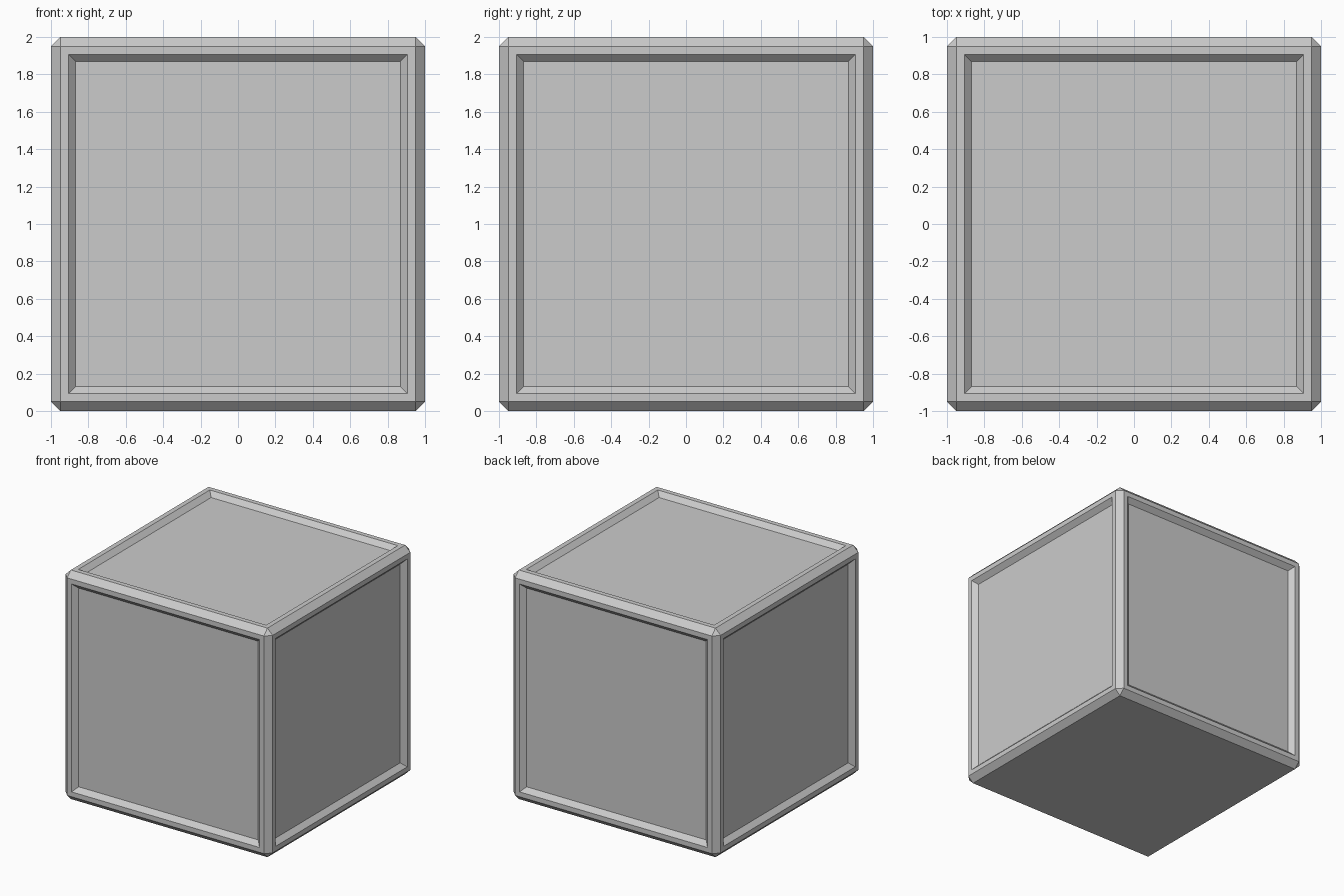
import bpy, bmesh

if "Cube" in bpy.data.objects:
    bpy.data.objects.remove(bpy.data.objects["Cube"])

# Chamfered cube body
bm = bmesh.new()
bmesh.ops.create_cube(bm, size=2.0)
bmesh.ops.translate(bm, verts=bm.verts, vec=(0, 0, 1))
bmesh.ops.bevel(bm, geom=bm.edges[:], offset=0.05, offset_type='OFFSET',
                segments=1, profile=0.5, affect='EDGES')
bm.normal_update()

# Recessed panels on every side except the base
panels = [f for f in bm.faces if f.calc_area() > 3 and f.normal.z > -0.5]
bmesh.ops.inset_individual(bm, faces=panels, thickness=0.06)
bmesh.ops.inset_individual(bm, faces=panels, thickness=0.04, use_even_offset=True)
for f in panels:
    bmesh.ops.translate(bm, verts=f.verts[:], vec=f.normal * -0.04)
bm.normal_update()

mesh = bpy.data.meshes.new("panelled_crate")
bm.to_mesh(mesh)
bm.free()
crate = bpy.data.objects.new("panelled_crate", mesh)
bpy.context.collection.objects.link(crate)
